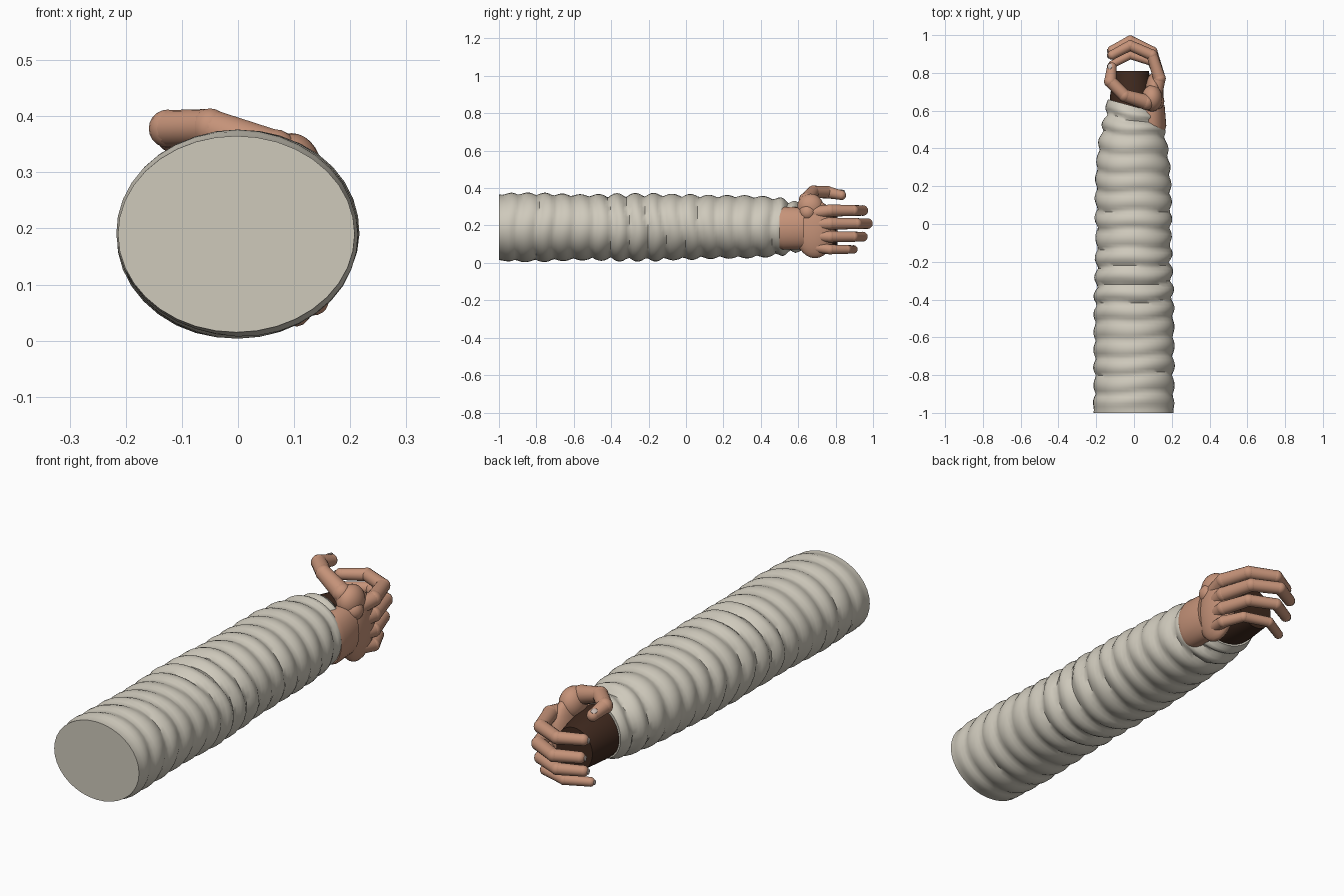
import bpy, bmesh, math, random
from mathutils import Vector

if "Cube" in bpy.data.objects:
    bpy.data.objects.remove(bpy.data.objects["Cube"])

random.seed(4)


def material(name, rgb):
    m = bpy.data.materials.new(name)
    m.diffuse_color = (*rgb, 1)
    m.use_nodes = True
    m.node_tree.nodes["Principled BSDF"].inputs["Base Color"].default_value = m.diffuse_color
    return m


CLOTH = material("cream cloth", (0.62, 0.585, 0.50))
SKIN = material("skin", (0.56, 0.29, 0.19))
DARK = material("dark lining", (0.05, 0.022, 0.013))
NAIL = material("nail", (0.60, 0.50, 0.45))


def finish(name, bm, mat, angle=50):
    bmesh.ops.recalc_face_normals(bm, faces=bm.faces)
    me = bpy.data.meshes.new(name)
    bm.to_mesh(me)
    bm.free()
    ob = bpy.data.objects.new(name, me)
    bpy.context.collection.objects.link(ob)
    me.materials.append(mat)
    bpy.ops.object.select_all(action='DESELECT')
    ob.select_set(True)
    bpy.context.view_layer.objects.active = ob
    bpy.ops.object.shade_smooth_by_angle(angle=math.radians(angle))
    return ob


def loft(name, rings, mat, angle=50):
    """Join rings of points into a closed tube with flat ends."""
    bm = bmesh.new()
    vs = [[bm.verts.new(p) for p in r] for r in rings]
    n = len(vs[0])
    for a, b in zip(vs, vs[1:]):
        for i in range(n):
            j = (i + 1) % n
            bm.faces.new((a[i], a[j], b[j], b[i]))
    bm.faces.new(vs[0])
    bm.faces.new(vs[-1])
    return finish(name, bm, mat, angle)


def oval(y, cx, cz, rx, rz, n=32):
    return [(cx + rx * math.cos(t), y, cz + rz * math.sin(t))
            for t in (2 * math.pi * i / n for i in range(n))]


def chain(name, pts, radii):
    """Rounded limb: a ball on every joint and a cone between joints."""
    bm = bmesh.new()
    for p, r in zip(pts, radii):
        bm2 = bmesh.ops.create_uvsphere(bm, u_segments=16, v_segments=10, radius=r)
        bmesh.ops.translate(bm, verts=bm2['verts'], vec=p)
    for (p, r), (q, s) in zip(zip(pts, radii), zip(pts[1:], radii[1:])):
        d = Vector(q) - Vector(p)
        c = bmesh.ops.create_cone(bm, segments=16, cap_ends=False, radius1=r * 0.97,
                                  radius2=s * 0.97, depth=d.length)
        rot = Vector((0, 0, 1)).rotation_difference(d).to_matrix()
        for v in c['verts']:
            v.co = rot @ v.co + (Vector(p) + Vector(q)) / 2
    return finish(name, bm, SKIN, 60)


def ellipsoid(name, centre, size, mat, direction=None):
    bm = bmesh.new()
    bmesh.ops.create_uvsphere(bm, u_segments=24, v_segments=14, radius=1)
    rot = Vector((0, 0, 1)).rotation_difference(Vector(direction or (0, 0, 1))).to_matrix()
    for v in bm.verts:
        v.co = rot @ Vector([a * b for a, b in zip(v.co, size)]) + Vector(centre)
    return finish(name, bm, mat, 60)


# Ribbed sleeve: y, centre x, centre z, half width, half height
KEYS = [(-1.0, -0.003, 0.19, 0.211, 0.175), (-0.9, 0, 0.19, 0.213, 0.178),
        (-0.4, 0, 0.19, 0.203, 0.173), (0.3, -0.005, 0.193, 0.192, 0.166),
        (0.45, -0.006, 0.193, 0.178, 0.154), (0.56, -0.008, 0.193, 0.148, 0.135),
        (0.66, -0.01, 0.19, 0.128, 0.120)]


def sleeve_shape(y):
    for a, b in zip(KEYS, KEYS[1:]):
        if y <= b[0] + 1e-6:
            t = (y - a[0]) / (b[0] - a[0])
            return [p + (q - p) * t for p, q in zip(a[1:], b[1:])]
    return KEYS[-1][1:]


rings = []
N, M = 100, 36
amp = [random.uniform(0.006, 0.013) for _ in range(30)]
for k in range(N + 1):
    y = -1 + 1.66 * k / N
    cx, cz, rx, rz = sleeve_shape(y)
    ring = []
    for i in range(M):
        t = 2 * math.pi * i / M
        u = (y + 1 + 0.012 * math.sin(t + y * 3) + 0.008 * math.sin(3 * t + y * 5)) / 0.098
        a = amp[int(max(u, 0)) % 30]
        fade = min(1, k / 4, (N - k) / 4 + 0.2)
        bump = a * (2 * abs(math.sin(math.pi * u)) - 1.1) * fade
        bump += 0.003 * math.sin(2 * t + y * 9) * fade
        # the rim is shorter on the hand side
        yy = y - max(0, (y - 0.5) / 0.16) * 0.035 * (1 + math.cos(t))
        ring.append((cx + (rx + bump) * math.cos(t), yy, cz + (rz + bump) * math.sin(t)))
    rings.append(ring)
loft("sleeve", rings, CLOTH)

# Dark core emerging from the sleeve opening
loft("sleeve_lining", [oval(0.58, -0.01, 0.19, 0.118, 0.11),
                       oval(0.68, -0.012, 0.185, 0.115, 0.108),
                       oval(0.81, -0.012, 0.175, 0.090, 0.095)], DARK)

# Wrist and palm
loft("wrist", [oval(0.50, 0.095, 0.185, 0.070, 0.108),
               oval(0.52, 0.095, 0.185, 0.076, 0.114),
               oval(0.63, 0.090, 0.185, 0.072, 0.112)], SKIN)
ellipsoid("palm", (0.105, 0.69, 0.18), (0.052, 0.11, 0.155), SKIN)
ellipsoid("thumb_base", (0.095, 0.665, 0.30), (0.055, 0.07, 0.07), SKIN)

# Four curled fingers: height, reach, thickness
FINGERS = [("index", 0.28, 0.945, 0.030), ("middle", 0.21, 0.97, 0.030),
           ("ring", 0.14, 0.945, 0.028), ("little", 0.072, 0.895, 0.024)]
for name, z, top, r in FINGERS:
    base = 0.185 + (z - 0.185) * 0.8
    s = (top - 0.78) / 0.18
    pts = [(0.10, 0.63, base), (0.135, 0.77, z), (0.095, 0.78 + 0.125 * s, z),
           (-0.02, top, z), (-0.115, top - 0.05, z - 0.004)]
    chain(name + "_finger", pts, [r * 1.3, r * 1.12, r, r * 0.95, r * 0.85])
    d = Vector((-0.7, -0.2, 0)).normalized()
    ellipsoid(name + "_nail", Vector(pts[-1]) + d * r * 0.83,
              (r * 0.45, r * 0.45, 0.004), NAIL, d)

# Thumb arching over the opening
thumb = [(0.115, 0.65, 0.27), (0.065, 0.645, 0.335), (-0.05, 0.68, 0.380),
         (-0.125, 0.755, 0.378), (-0.118, 0.83, 0.362)]
chain("thumb", thumb, [0.046, 0.042, 0.034, 0.034, 0.026])
ellipsoid("thumb_nail", (-0.128, 0.835, 0.386), (0.013, 0.016, 0.004), NAIL, (-0.3, 0.2, 0.9))
